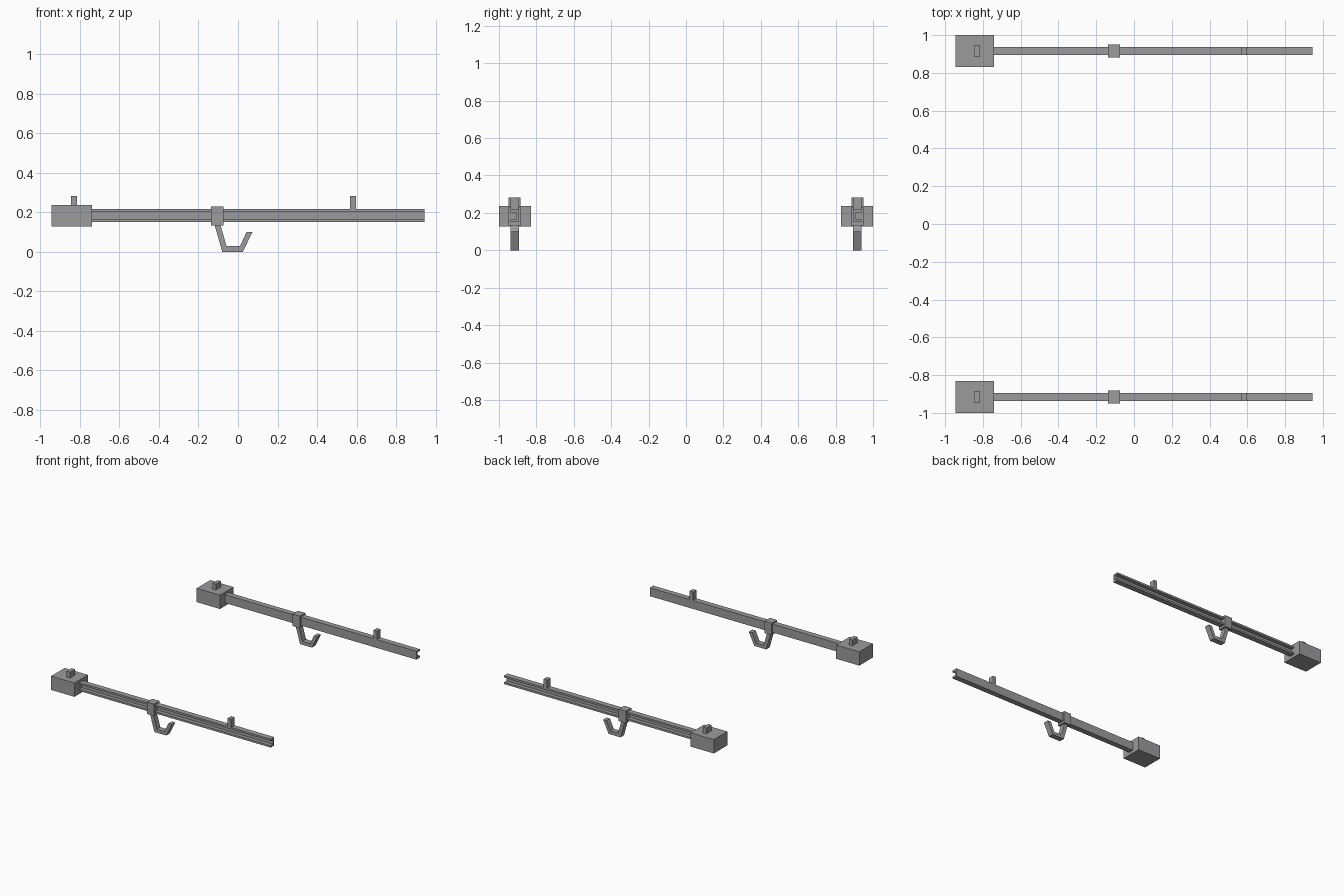
import bpy, bmesh

if "Cube" in bpy.data.objects:
    bpy.data.objects.remove(bpy.data.objects["Cube"])

grey = bpy.data.materials.new("mid grey")
grey.diffuse_color = (0.33, 0.33, 0.345, 1)
grey.use_nodes = True
grey.node_tree.nodes["Principled BSDF"].inputs["Base Color"].default_value = grey.diffuse_color

MID = 0.916  # distance of each rail from the centre line


def extrude(name, outline, direction):
    """Solid made by sweeping a closed outline along a direction, mirrored across y."""
    bm = bmesh.new()
    face = bm.faces.new([bm.verts.new(p) for p in outline])
    ext = bmesh.ops.extrude_face_region(bm, geom=[face])
    moved = [v for v in ext["geom"] if isinstance(v, bmesh.types.BMVert)]
    bmesh.ops.translate(bm, verts=moved, vec=direction)
    bmesh.ops.recalc_face_normals(bm, faces=bm.faces)
    mesh = bpy.data.meshes.new(name)
    bm.to_mesh(mesh)
    bm.free()
    mesh.materials.append(grey)
    ob = bpy.data.objects.new(name, mesh)
    bpy.context.collection.objects.link(ob)
    mirror = ob.modifiers.new("other side", 'MIRROR')
    mirror.use_axis = (False, True, False)
    mirror.use_mirror_merge = False
    return ob


def box(name, x0, x1, y0, y1, z0, z1):
    return extrude(name, [(x0, y0, z0), (x1, y0, z0), (x1, y1, z0), (x0, y1, z0)],
                   (0, 0, z1 - z0))


# end housing with its top tab
box("end_block", -0.945, -0.74, -1.0, -0.83, 0.127, 0.237)
box("block_tab", -0.845, -0.815, -0.948, -0.885, 0.237, 0.283)

# C-shaped rail, open on the outward side
out, inn, web = -MID - 0.022, -MID + 0.022, -MID + 0.008
profile = [(out, 0.15), (inn, 0.15), (inn, 0.217), (out, 0.217),
           (out, 0.202), (web, 0.202), (web, 0.165), (out, 0.165)]
extrude("rail", [(-0.74, y, z) for y, z in profile], (1.685, 0, 0))

# stop post near the free end
box("stop_post", 0.566, 0.597, out, inn, 0.217, 0.283)

# sliding sleeve and the bent hook under it
box("slider", -0.137, -0.073, -MID - 0.034, -MID + 0.034, 0.133, 0.228)
hook = [(-0.118, 0.133), (-0.08, 0), (0.025, 0), (0.073, 0.1),
        (0.043, 0.1), (0.01, 0.028), (-0.058, 0.028), (-0.088, 0.133)]
extrude("hook", [(x, out, z) for x, z in hook], (0, inn - out, 0))
